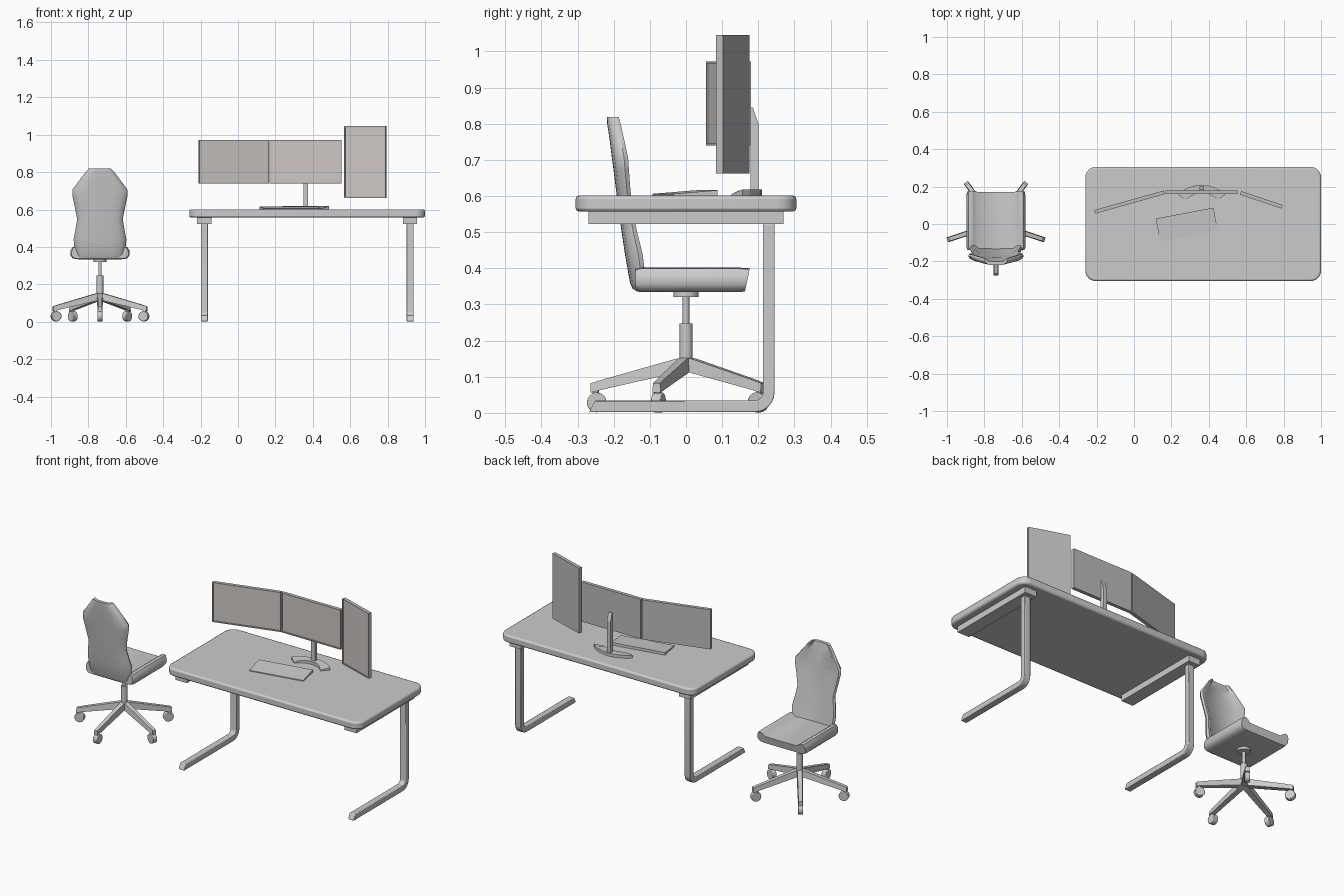
import bpy, bmesh
from math import radians, sin, cos, pi
from mathutils import Vector, Matrix

if "Cube" in bpy.data.objects:
    bpy.data.objects.remove(bpy.data.objects["Cube"])


def finish(name, bm, smooth=None, bevel=0, segs=2):
    bmesh.ops.recalc_face_normals(bm, faces=bm.faces)
    me = bpy.data.meshes.new(name)
    bm.to_mesh(me)
    bm.free()
    ob = bpy.data.objects.new(name, me)
    bpy.context.collection.objects.link(ob)
    if bevel:
        m = ob.modifiers.new("bevel", 'BEVEL')
        m.width, m.segments, m.limit_method = bevel, segs, 'ANGLE'
        m.angle_limit = radians(40)
    if smooth:
        bpy.ops.object.select_all(action='DESELECT')
        ob.select_set(True)
        bpy.context.view_layer.objects.active = ob
        bpy.ops.object.shade_smooth_by_angle(angle=radians(smooth))
    return ob


def loft(name, rings, matrix=None, **kw):
    """Skin closed rings of equal length and cap both ends."""
    bm = bmesh.new()
    rows = [[bm.verts.new(p) for p in r] for r in rings]
    n = len(rows[0])
    for a, b in zip(rows, rows[1:]):
        for i in range(n):
            bm.faces.new((a[i], a[(i + 1) % n], b[(i + 1) % n], b[i]))
    bm.faces.new(rows[0])
    bm.faces.new(rows[-1])
    if matrix:
        bm.transform(matrix)
    return finish(name, bm, **kw)


def box(name, lo, hi, **kw):
    rect = [(lo[0], lo[1]), (hi[0], lo[1]), (hi[0], hi[1]), (lo[0], hi[1])]
    return loft(name, [[(x, y, z) for x, y in rect] for z in (lo[2], hi[2])], **kw)


def cylinder(name, r, z0, z1, x=0, y=0, n=20):
    ring = [(x + r * cos(2 * pi * i / n), y + r * sin(2 * pi * i / n)) for i in range(n)]
    return loft(name, [[(a, b, z) for a, b in ring] for z in (z0, z1)], smooth=35)


def arc(cx, cy, r, a0, a1, n=6):
    return [(cx + r * cos(radians(a0 + (a1 - a0) * i / n)),
             cy + r * sin(radians(a0 + (a1 - a0) * i / n))) for i in range(n + 1)]


def mirrored(half):
    """Half outline running from centre line to centre line, closed by mirroring."""
    return half + [(-x, y) for x, y in reversed(half[1:-1])]


# Desk top with rounded corners
DX = 0.37
corner = 0.055
hx, hy = 0.63 - corner, 0.305 - corner
outline = []
for sx, sy, a in ((1, 1, 0), (-1, 1, 90), (-1, -1, 180), (1, -1, 270)):
    outline += arc(DX + sx * hx, sy * hy, corner, a, a + 90)
loft("desk_top", [[(x, y, z) for x, y in outline] for z in (0.557, 0.601)],
     bevel=0.009, smooth=35)

# Desk supports: rail under the top and bent leg with foot
leg_profile = ([(-0.268, 0.002)] + arc(0.19, 0.057, 0.055, -90, 0) +
               [(0.245, 0.523), (0.213, 0.523)] + arc(0.19, 0.057, 0.023, 0, -90) +
               [(-0.252, 0.034)])
for side, x in (("left", -0.18), ("right", 0.92)):
    box(side + "_desk_rail", (x - 0.038, -0.27, 0.522), (x + 0.038, 0.27, 0.558))
    loft(side + "_desk_leg", [[(x + d, y, z) for y, z in leg_profile] for d in (-0.019, 0.019)],
         bevel=0.003, smooth=35)

# Monitors: slab with recessed screen
screen_mat = bpy.data.materials.new("screen")
screen_mat.diffuse_color = (0.62, 0.58, 0.56, 1)
screen_mat.use_nodes = True
screen_mat.node_tree.nodes["Principled BSDF"].inputs["Base Color"].default_value = screen_mat.diffuse_color
case_mat = bpy.data.materials.new("casing")
case_mat.diffuse_color = (0.5, 0.5, 0.5, 1)
case_mat.use_nodes = True
case_mat.node_tree.nodes["Principled BSDF"].inputs["Base Color"].default_value = case_mat.diffuse_color


def monitor(name, centre, w, h, yaw):
    bm = bmesh.new()
    bmesh.ops.create_cube(bm, size=1, matrix=Matrix.Diagonal((w, 0.02, h, 1)))
    front = min(bm.faces, key=lambda f: f.calc_center_median().y)
    bmesh.ops.inset_region(bm, faces=[front], thickness=0.009)
    bmesh.ops.inset_region(bm, faces=[front], thickness=0.001, depth=-0.004)
    front.material_index = 1
    bm.transform(Matrix.Translation(centre) @ Matrix.Rotation(radians(yaw), 4, 'Z'))
    ob = finish(name, bm)
    ob.data.materials.append(case_mat)
    ob.data.materials.append(screen_mat)


monitor("left_monitor", (-0.024, 0.117, 0.856), 0.386, 0.232, 15.7)
monitor("middle_monitor", (0.361, 0.17, 0.856), 0.386, 0.232, 0)
monitor("right_monitor", (0.681, 0.129, 0.854), 0.234, 0.383, -18.3)

# Monitor stand: slanted-top post and crescent foot
SX = 0.362
post = [(0.178, 0.6), (0.2, 0.6), (0.2, 0.8), (0.185, 0.845), (0.178, 0.845)]
loft("stand_post", [[(SX + d, y, z) for y, z in post] for d in (-0.012, 0.012)])
crescent = mirrored([(0, 0.21), (0.035, 0.206), (0.075, 0.193), (0.105, 0.176), (0.125, 0.156),
                     (0.085, 0.126), (0.065, 0.145), (0.035, 0.16), (0, 0.165)])
loft("stand_foot", [[(SX + x, y, 0.6) for x, y in crescent],
                    [(SX + x, y, min(0.618, 0.605 + (y - 0.126) * 0.5)) for x, y in crescent]])

# Keyboard wedge
keys = [(-0.062, 0.601), (0.062, 0.601), (0.062, 0.616), (-0.062, 0.606)]
loft("keyboard", [[(x, y, z) for y, z in keys] for x in (-0.157, 0.157)],
     Matrix.Translation((0.282, -0.003, 0)) @ Matrix.Rotation(radians(10.7), 4, 'Z'))

# Chair base: column, five legs and casters
CX = -0.738
cylinder("chair_column_lower", 0.018, 0.12, 0.247, CX)
cylinder("chair_column_upper", 0.009, 0.24, 0.325, CX)
cylinder("seat_plate", 0.035, 0.32, 0.337, CX)
for i in range(5):
    turn = Matrix.Translation((CX, 0, 0)) @ Matrix.Rotation(radians(-90 + 72 * i), 4, 'Z')
    rings = []
    for r, w, z0, z1 in ((0, 0.016, 0.118, 0.155), (0.03, 0.016, 0.11, 0.149),
                         (0.225, 0.0135, 0.066, 0.094), (0.264, 0.0125, 0.056, 0.082)):
        rings.append([(r, -w, z0), (r, w, z0), (r, w * 0.8, z1), (r, -w * 0.8, z1)])
    loft(f"chair_leg_{i + 1}", rings, turn)
    stem = [(0.25 + x, y) for x, y in arc(0, 0, 0.009, 0, 315, 7)]
    loft(f"caster_stem_{i + 1}", [[(x, y, z) for x, y in stem] for z in (0.035, 0.068)],
         turn, smooth=50)
    wheel = arc(0.247, 0.029, 0.0275, 0, 337.5, 15)
    loft(f"caster_wheel_{i + 1}", [[(x, d, z) for x, z in wheel] for d in (-0.014, 0.014)],
         turn, bevel=0.003, smooth=40)

# Chair seat with raised side bolsters
half = [(0, 0.334), (0.118, 0.334), (0.145, 0.338), (0.158, 0.355), (0.157, 0.382), (0.147, 0.399),
        (0.132, 0.402), (0.118, 0.394), (0.104, 0.381), (0, 0.38)]
seat_section = mirrored(half)
rings = []
for y, sx, sz in ((-0.14, 0.96, 0.9), (-0.125, 1, 1), (0.145, 1, 1), (0.163, 0.985, 0.94)):
    lean = 0.2 if y > 0.15 else 0
    rings.append([(CX + x * sx, y + lean * (z - 0.334), 0.365 + (z - 0.365) * sz)
                  for x, z in seat_section])
loft("seat", rings, smooth=45)

# Chair backrest lofted upward: u across the width, v from rear to front
back_section = mirrored([(0, 0), (0.5, 0.02), (0.78, 0.16), (0.95, 0.45), (1, 0.75), (0.95, 1),
                         (0.84, 0.98), (0.68, 0.62), (0, 0.55)])
rings = []
for z, w, yb, yf in ((0.342, 0.125, -0.147, -0.11), (0.36, 0.134, -0.155, -0.11),
                     (0.44, 0.141, -0.169, -0.12), (0.5, 0.13, -0.178, -0.135),
                     (0.55, 0.122, -0.185, -0.145), (0.62, 0.136, -0.194, -0.154),
                     (0.675, 0.148, -0.201, -0.158), (0.705, 0.148, -0.205, -0.16),
                     (0.76, 0.107, -0.212, -0.172), (0.8, 0.077, -0.218, -0.181),
                     (0.818, 0.06, -0.219, -0.186)):
    rings.append([(CX + u * w, yb + v * (yf - yb), z) for u, v in back_section])
loft("backrest", rings, smooth=45)
